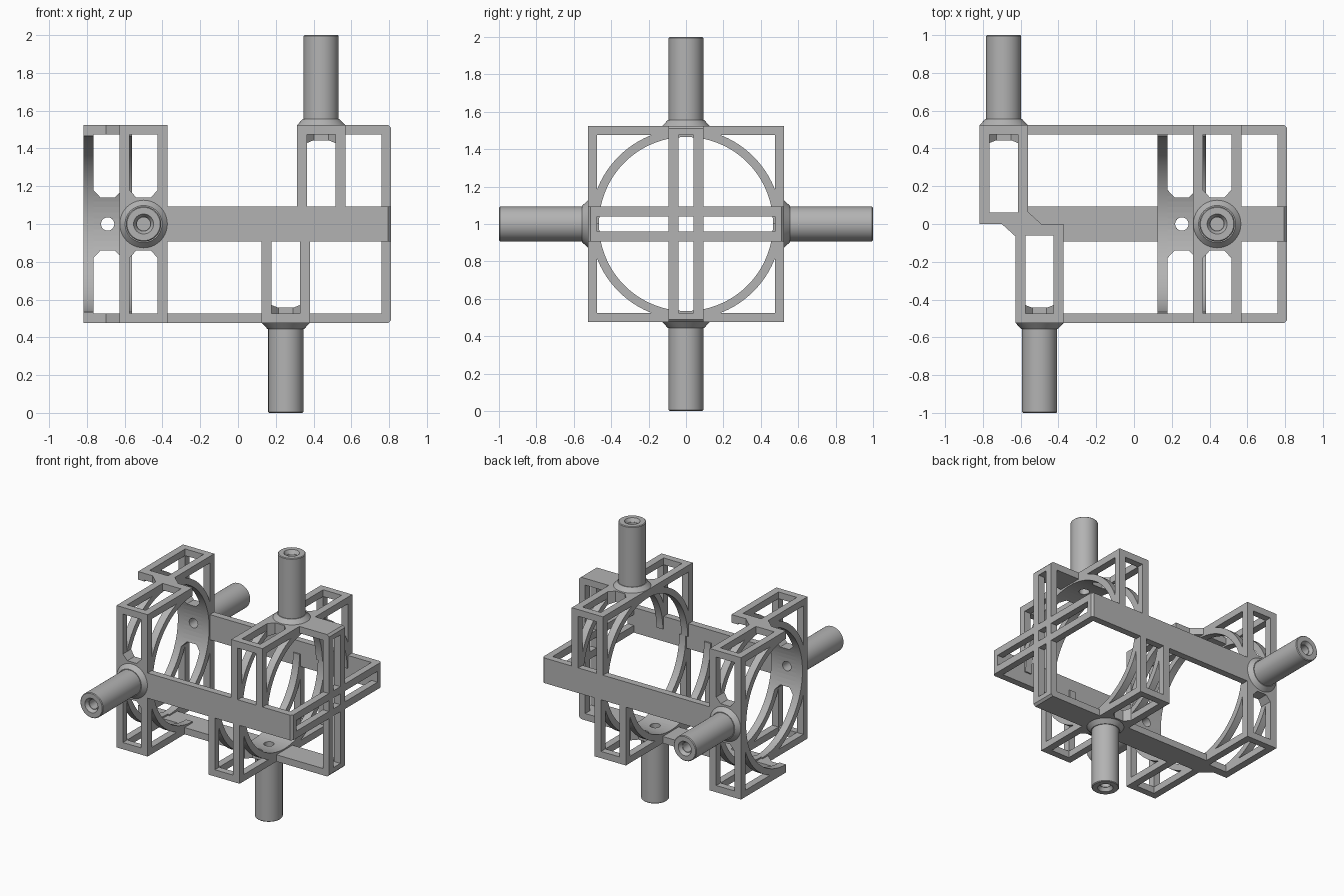
import bpy, bmesh
from math import pi, sin, cos
from mathutils import Matrix, Vector

cube = bpy.data.objects.get("Cube")
if cube:
    bpy.data.objects.remove(cube)

grey = bpy.data.materials.new("plain_grey")
grey.use_nodes = True
COLOUR = (0.45, 0.45, 0.45, 1)
grey.diffuse_color = COLOUR
grey.node_tree.nodes["Principled BSDF"].inputs["Base Color"].default_value = COLOUR

R = 0.525      # half width of the cage
T = 0.05       # bar thickness
BORE = 0.465   # inner radius of the rings
RAIL = 0.093   # half width of rails and stems
HALF = 0.128   # half length of a mount along x
GAP = 0.075    # half gap between its two webs
END = 0.81     # end of the cage
CENTRE = Matrix.Translation((0, 0, 1))


def box(bm, x, y, z):
    size = [b - a for a, b in (x, y, z)]
    mid = [(a + b) / 2 for a, b in (x, y, z)]
    bmesh.ops.create_cube(bm, size=1, matrix=Matrix.Translation(mid) @ Matrix.Diagonal((*size, 1)))


def prism(bm, points, a, b, axis):
    """Extrude a flat outline from a to b along the axis."""
    def place(p, d):
        q = list(p)
        q.insert(axis, d)
        return bm.verts.new(q)
    low = [place(p, a) for p in points]
    high = [place(p, b) for p in points]
    n = len(points)
    bm.faces.new(low)
    bm.faces.new(high[::-1])
    for i in range(n):
        j = (i + 1) % n
        bm.faces.new((low[j], low[i], high[i], high[j]))


def lathe(bm, profile, sides=40):
    """Spin a closed (radius, height) profile about z."""
    rings = [[bm.verts.new((r * cos(2 * pi * k / sides), r * sin(2 * pi * k / sides), h))
              for k in range(sides)] for r, h in profile]
    for i in range(len(rings)):
        a, b = rings[i - 1], rings[i]
        for k in range(sides):
            m = (k + 1) % sides
            bm.faces.new((a[k], a[m], b[m], b[k]))


def finish(bm, name, matrix=Matrix(), smooth=False):
    bmesh.ops.recalc_face_normals(bm, faces=bm.faces)
    mesh = bpy.data.meshes.new(name)
    bm.to_mesh(mesh)
    bm.free()
    mesh.materials.append(grey)
    obj = bpy.data.objects.new(name, mesh)
    bpy.context.collection.objects.link(obj)
    obj.matrix_world = CENTRE @ matrix
    if smooth:
        bpy.context.view_layer.update()
        bpy.ops.object.select_all(action='DESELECT')
        obj.select_set(True)
        bpy.context.view_layer.objects.active = obj
        bpy.ops.object.shade_smooth_by_angle(angle=0.5)
    return obj


def cut(obj, radius, matrix):
    """Cut a round hole and remove the cutter."""
    bm = bmesh.new()
    bmesh.ops.create_cone(bm, cap_ends=True, segments=96, radius1=radius, radius2=radius, depth=3)
    cutter = finish(bm, "cutter", matrix)
    cutter.hide_render = True
    mod = obj.modifiers.new("hole", 'BOOLEAN')
    mod.operation, mod.solver, mod.object = 'DIFFERENCE', 'EXACT', cutter
    bpy.context.view_layer.update()
    bpy.context.view_layer.objects.active = obj
    bpy.ops.object.modifier_apply(modifier=mod.name)
    bpy.data.objects.remove(cutter)


# Each mount is modelled pointing up, then turned about the long axis
def mount(side, x, turn):
    matrix = Matrix.Translation((x, 0, 0)) @ Matrix.Rotation(turn, 4, 'X')

    # Two webs: half a square frame with half a ring inside
    arc = [pi * k / 48 for k in range(49)]
    ring = [(r * cos(t), r * sin(t)) for r, ts in ((BORE, arc), (0.51, arc[::-1])) for t in ts]
    bm = bmesh.new()
    for a, b in ((-HALF, -GAP), (GAP, HALF)):
        prism(bm, ring, a, b, 0)
        prism(bm, [(-R, 0), (-R, R), (R, R), (R, 0), (R - T, 0), (R - T, R - T),
                   (T - R, R - T), (T - R, 0)], a, b, 0)
    finish(bm, side + "_mount_webs", matrix, True)

    # Bars joining the webs at the corners and at the open end
    bm = bmesh.new()
    for s in (-1, 1):
        u = sorted((s * R, s * (R - T)))
        box(bm, (-GAP, GAP), u, (R - T, R))
        box(bm, (-GAP, GAP), u, (0, 0.06))
    finish(bm, side + "_mount_cross_bars", matrix)

    # Pad under the stem with chamfered window ends
    quarter = [(GAP, 0.18), (0.038, 0.14)]
    outline = quarter + [(-a, b) for a, b in quarter[::-1]]
    outline += [(-a, -b) for a, b in outline]
    bm = bmesh.new()
    prism(bm, outline, 0.4, R, 2)
    pad = finish(bm, side + "_mount_pad")
    cut(pad, BORE, Matrix.Rotation(pi / 2, 4, 'Y'))
    cut(pad, 0.035, Matrix())
    pad.matrix_world = CENTRE @ matrix

    # Hollow stem with flared foot and countersunk tip
    bm = bmesh.new()
    lathe(bm, [(0.035, R), (0.126, R), (0.098, 0.555), (RAIL, 0.555), (RAIL, 0.995),
               (0.088, 1), (0.053, 1), (0.038, 0.975), (0.035, 0.975)])
    finish(bm, side + "_stem", matrix, True)


TURNS = {"top": 0, "front": pi / 2, "bottom": pi, "back": -pi / 2}
for side, x in (("top", 0.44), ("front", -0.5), ("bottom", 0.253), ("back", -0.69)):
    mount(side, x, TURNS[side])

# Long rails, with the far corner chamfered
for side, start, stop in (("top", 0.515, END), ("front", -0.425, END), ("back", -0.615, END),
                          ("bottom", -0.425, 0.178), ("bottom", 0.328, END)):
    bm = bmesh.new()
    nick = 0.015 if stop == END else 0
    prism(bm, [(start, R - T), (start, R), (stop - nick, R), (stop, R - nick), (stop, R - T)],
          -RAIL, RAIL, 1)
    finish(bm, side + "_rail", Matrix.Rotation(TURNS[side], 4, 'X'))

# Crossed pairs of bars closing the end
bm = bmesh.new()
for s in (-1, 1):
    pair = sorted((s * 0.04, s * RAIL))
    box(bm, (END - T, END), pair, (T - R, R - T))
    box(bm, (END - T, END), (T - R, R - T), pair)
finish(bm, "end_cross")

# Plates linking the front and back mounts, above and below
for name, z in (("top_link", R - T), ("bottom_link", -R)):
    bm = bmesh.new()
    prism(bm, [(-0.628, -0.065), (-0.7, 0), (-0.628, 0)], z, z + T, 2)
    prism(bm, [(-0.562, 0.065), (-0.49, 0), (-0.562, 0)], z, z + T, 2)
    if z < 0:
        box(bm, (-0.562, -0.42), (0, RAIL), (z, z + T))
    finish(bm, name)
